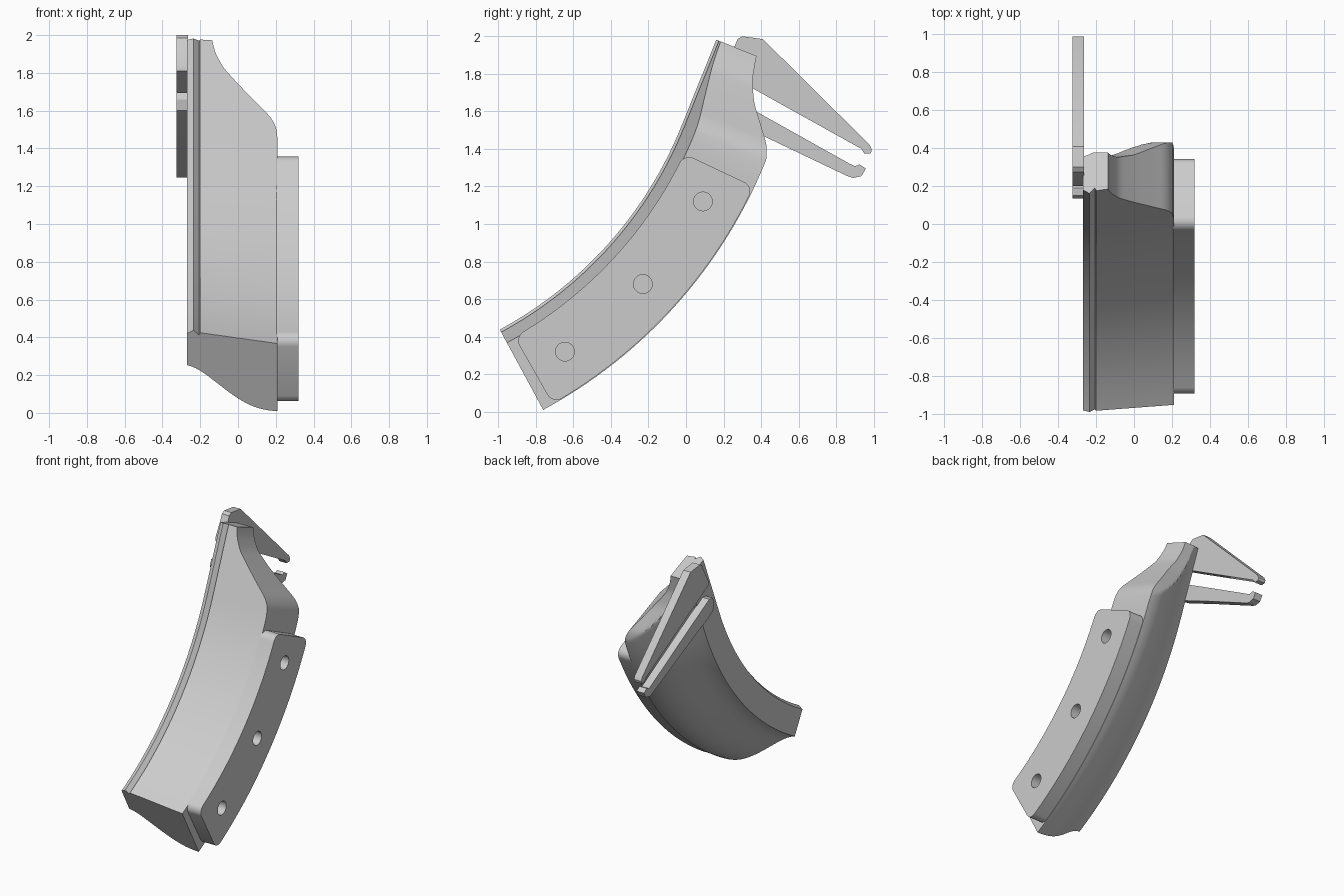
import bpy, bmesh, math
from mathutils import Matrix

if "Cube" in bpy.data.objects:
    bpy.data.objects.remove(bpy.data.objects["Cube"])

grey = bpy.data.materials.new("light_grey")
grey.use_nodes = True
COLOUR = (0.6, 0.6, 0.6, 1)
grey.diffuse_color = COLOUR
grey.node_tree.nodes["Principled BSDF"].inputs["Base Color"].default_value = COLOUR

CY, CZ, R = -2.01, 2.32, 2.14                 # centre and radius of the bend
A0, A1 = math.radians(-61.6), math.radians(-22)


def interp(table, v):
    if v <= table[0][0]:
        return table[0][1]
    for (a, fa), (b, fb) in zip(table, table[1:]):
        if v <= b:
            return fa + (fb - fa) * (v - a) / (b - a)
    return table[-1][1]


def smooth_interp(table, v, w):
    return sum(interp(table, v + w * k) for k in (-1, -0.5, 0, 0.5, 1)) / 5


def finish(ob):
    ob.data.materials.clear()
    ob.data.materials.append(grey)
    bpy.ops.object.select_all(action='DESELECT')
    ob.select_set(True)
    bpy.context.view_layer.objects.active = ob
    bpy.ops.object.shade_smooth_by_angle(angle=math.radians(30))


def polar(r, a):
    return CY + r * math.cos(a), CZ + r * math.sin(a)


def on_path(s, depth):
    """Side position: bent below s = 0, straight above it."""
    a = A1 + min(s, 0) / R
    y, z = polar(R + depth, a)
    t = max(s, 0)
    return y - t * math.sin(a), z + t * math.cos(a)


# Curved body: a section swept along the bend, narrowing to the top
RIM = [(-0.27, 0.02), (-0.235, 0), (-0.207, 0.03), (-0.2, 0.015)]
BACK = [(-0.27, 0.205), (-0.2, 0.24), (-0.15, 0.283), (-0.1, 0.327), (-0.04, 0.38),
        (0.02, 0.425), (0.08, 0.46), (0.15, 0.482), (0.21, 0.487)]
WIDTH = [(-0.03, 0.21), (0.033, 0.2), (0.085, 0.17), (0.155, 0.1), (0.26, 0),
         (0.35, -0.08), (0.43, -0.12), (0.5, -0.138)]
THICK = [(0, 0.49), (0.08, 0.46), (0.155, 0.4), (0.26, 0.315), (0.365, 0.26), (0.5, 0.23)]


def section(s):
    xm = smooth_interp(WIDTH, s, 0.02)
    cap = smooth_interp(THICK, s, 0.02)
    pts = list(RIM)
    for i in range(1, 9):
        x = -0.2 + (xm + 0.2) * i / 8
        pts.append((x, 0.015 + 0.065 * (x + 0.2) / 0.41))
    for i in range(21):
        x = xm + (-0.27 - xm) * i / 20
        pts.append((x, min(cap, smooth_interp(BACK, x, 0.03))))
    return pts


length = (A1 - A0) * R
stations = [-length + length * i / 32 for i in range(32)] + [0.5 * i / 32 for i in range(33)]
bm = bmesh.new()
rings = [[bm.verts.new((x, *on_path(s, d))) for x, d in section(s)] for s in stations]
for a, b in zip(rings, rings[1:]):
    for i in range(len(a)):
        j = (i + 1) % len(a)
        bm.faces.new((a[i], a[j], b[j], b[i]))
bm.faces.new(rings[0])
bm.faces.new(rings[-1])
bmesh.ops.recalc_face_normals(bm, faces=bm.faces)
mesh = bpy.data.meshes.new("curved_body")
bm.to_mesh(mesh)
bm.free()
body = bpy.data.objects.new("curved_body", mesh)
bpy.context.collection.objects.link(body)
finish(body)


def slab(name, loops, x0, x1):
    """Extrude closed side outlines (first is the edge, others holes) along x."""
    cu = bpy.data.curves.new(name, 'CURVE')
    cu.dimensions, cu.fill_mode = '2D', 'BOTH'
    cu.extrude = (x1 - x0) / 2
    for loop in loops:
        sp = cu.splines.new('POLY')
        sp.points.add(len(loop) - 1)
        for p, (y, z) in zip(sp.points, loop):
            p.co = (y, z, 0, 1)
        sp.use_cyclic_u = True
    ob = bpy.data.objects.new(name, cu)
    bpy.context.collection.objects.link(ob)
    bpy.ops.object.select_all(action='DESELECT')
    ob.select_set(True)
    bpy.context.view_layer.objects.active = ob
    bpy.ops.object.convert(target='MESH')
    ob = bpy.context.view_layer.objects.active
    # Stand the outline in the side plane
    ob.data.transform(Matrix(((0, 0, 1, (x0 + x1) / 2), (1, 0, 0, 0), (0, 1, 0, 0), (0, 0, 0, 1))))
    bm = bmesh.new()
    bm.from_mesh(ob.data)
    bmesh.ops.remove_doubles(bm, verts=bm.verts, dist=0.0001)
    bmesh.ops.recalc_face_normals(bm, faces=bm.faces)
    bm.to_mesh(ob.data)
    bm.free()
    finish(ob)


# Mounting plate: bent strip with rounded corners and three round holes
r0, r1 = 2.212, 2.622
b0, b1 = math.radians(-60.3), math.radians(-25.3)
C = 0.055
outline = []
for r, a, sr, sa, start in ((r1, b0, -1, 1, -90), (r1, b1, -1, -1, 0),
                            (r0, b1, 1, -1, 90), (r0, b0, 1, 1, 180)):
    for k in range(7):
        t = math.radians(start + 15 * k)
        outline.append(polar(r + C * (sr + math.cos(t)), a + C * (sa + math.sin(t)) / r))
    if r == r1 and a == b0:
        outline += [polar(r1, b0 + (b1 - b0) * k / 24) for k in range(1, 24)]
    if r == r0 and a == b1:
        outline += [polar(r0, b1 + (b0 - b1) * k / 24) for k in range(1, 24)]
holes = [[(y + 0.05 * math.cos(k * math.tau / 32), z + 0.05 * math.sin(k * math.tau / 32))
          for k in range(32)] for y, z in ((0.09, 1.12), (-0.23, 0.68), (-0.645, 0.32))]
slab("mounting_plate", [outline] + holes, 0.205, 0.32)

# Two clip prongs on the other side
slab("upper_prong", [[(0.3, 2), (0.41, 1.985), (0.98, 1.42), (0.99, 1.395), (0.985, 1.377),
                      (0.95, 1.375), (0.935, 1.4), (0.36, 1.72), (0.2, 1.81), (0.2, 1.84),
                      (0.26, 1.95), (0.275, 1.985)]], -0.325, -0.265)
slab("lower_prong", [[(0.19, 1.7), (0.15, 1.695), (0.135, 1.66), (0.145, 1.6), (0.2, 1.565),
                      (0.42, 1.465), (0.86, 1.255), (0.89, 1.245), (0.935, 1.255), (0.958, 1.295),
                      (0.925, 1.318), (0.9, 1.308), (0.87, 1.322), (0.4, 1.585)]], -0.325, -0.265)
